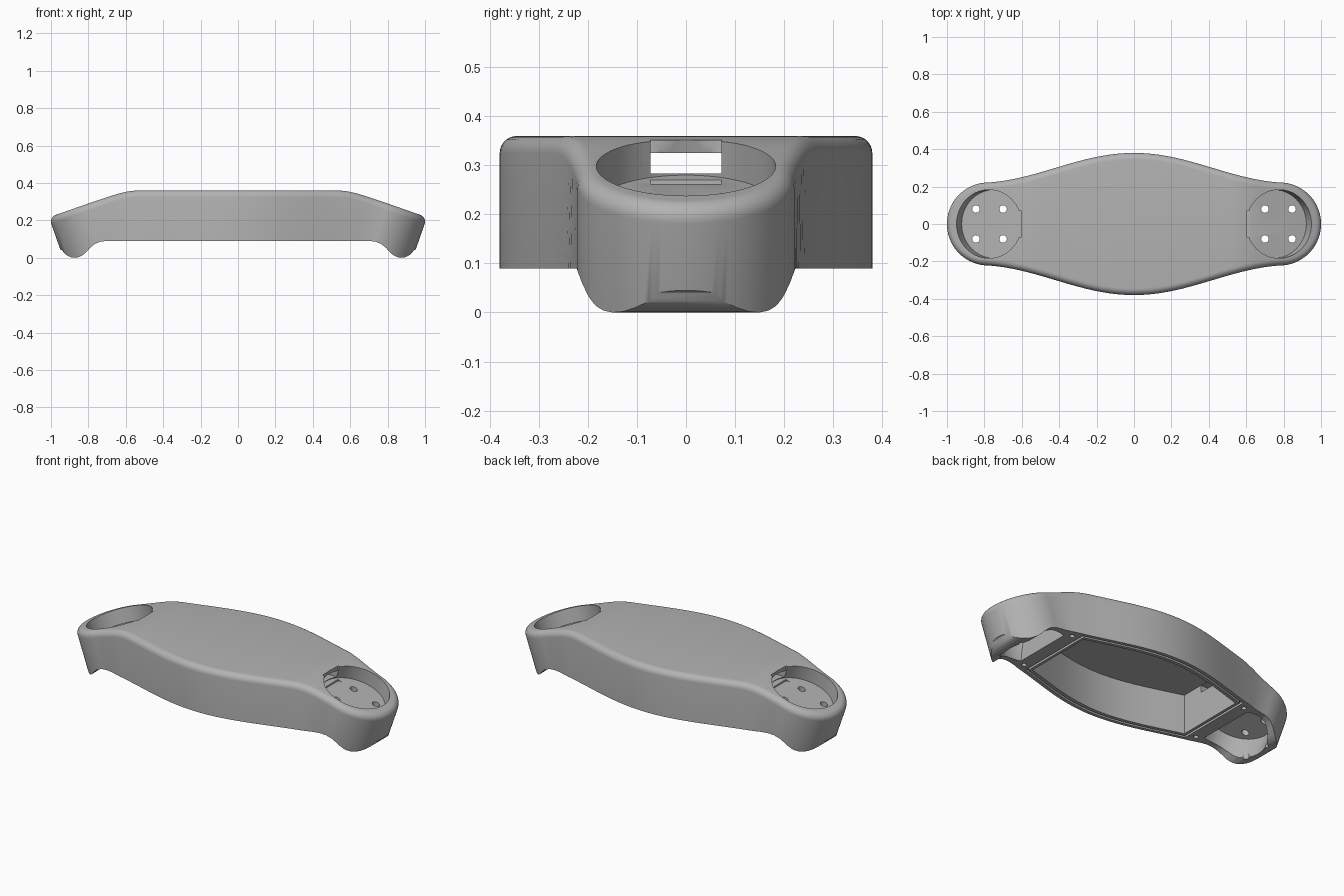
import bpy, bmesh, math
from mathutils import Matrix, Vector

if "Cube" in bpy.data.objects:
    bpy.data.objects.remove(bpy.data.objects["Cube"])

SLOPE = 0.35
TILT = math.atan(SLOPE)
CUP_X = 0.775

grey = bpy.data.materials.new("plain_grey")
grey.use_nodes = True
grey.diffuse_color = (0.45, 0.45, 0.45, 1)
grey.node_tree.nodes["Principled BSDF"].inputs["Base Color"].default_value = grey.diffuse_color


def finish(name, bm):
    bmesh.ops.recalc_face_normals(bm, faces=bm.faces)
    mesh = bpy.data.meshes.new(name)
    bm.to_mesh(mesh)
    bm.free()
    mesh.materials.append(grey)
    obj = bpy.data.objects.new(name, mesh)
    bpy.context.collection.objects.link(obj)
    return obj


def half_width(x):
    return 0.22 + 0.08 * (1 + math.cos(math.pi * x / 0.84))


def top_height(x):
    """Flat deck, softly bent into the sloping ends."""
    a = abs(x) - 0.59
    soft = 0.07
    if a < -soft:
        return 0.36
    drop = (a + soft) ** 2 / (4 * soft) if a < soft else a
    return 0.36 - SLOPE * drop


def lean(x):
    t = min(max((abs(x) - 0.58) / 0.22, 0), 1)
    return math.copysign(SLOPE * t * t * (3 - 2 * t), x)


def quarter_outline():
    pts = [(0.22 * math.cos(a) + 0.78, 0.222 * math.sin(a))
           for a in (math.pi / 2 * i / 20 for i in range(20))]
    return pts + [(0.78 * (1 - i / 36), half_width(0.78 * (1 - i / 36))) for i in range(37)]


def make_body():
    q = quarter_outline()
    upper = q + [(-x, y) for x, y in reversed(q[:-1])]
    n = len(upper) - 1
    loop = upper + [(x, -y) for x, y in reversed(upper[1:-1])]
    count = len(loop)
    bm = bmesh.new()

    def ring(inset, depth=None, z=None):
        verts = []
        for i, (x, y) in enumerate(loop):
            ax, ay = loop[i - 1]
            bx, by = loop[(i + 1) % count]
            nrm = Vector((by - ay, ax - bx)).normalized()
            px, py = x - nrm.x * inset, y - nrm.y * inset
            dz = depth if z is None else top_height(px) - z
            verts.append(bm.verts.new((px - lean(px) * (dz - 0.03), py, top_height(px) - dz)))
        return verts

    # Rounded top edge, then the leaning wall
    r = 0.035
    rings = [ring(r * (1 - math.sin(a)), r * (1 - math.cos(a)))
             for a in (math.pi / 2 * i / 7 for i in range(8))]
    rings.append(ring(0, z=-0.06))
    for a, b in zip(rings, rings[1:]):
        for i in range(count):
            j = (i + 1) % count
            bm.faces.new((a[i], a[j], b[j], b[i]))
    # Deck and underside as strips across the width
    for cap in (rings[0], rings[-1]):
        for i in range(n):
            quad = [cap[i], cap[i + 1], cap[(2 * n - i - 1) % count], cap[(2 * n - i) % count]]
            bm.faces.new(list(dict.fromkeys(quad)))
    return finish("housing", bm)


def prism(name, low, high):
    bm = bmesh.new()
    a = [bm.verts.new(p) for p in low]
    b = [bm.verts.new(p) for p in high]
    bm.faces.new(a)
    bm.faces.new(b)
    for i in range(len(a)):
        j = (i + 1) % len(a)
        bm.faces.new((a[i], a[j], b[j], b[i]))
    return finish(name, bm)


def inner_prism(name, inset, end, z0, z1):
    """Block following the inside of the side walls."""
    xs = [end * (i / 24 - 1) for i in range(49)]
    pts = [(x, half_width(x) - inset) for x in xs]
    pts += [(x, -y) for x, y in reversed(pts)]
    return prism(name, [(x, y, z0) for x, y in pts], [(x, y, z1) for x, y in pts])


def cylinder(name, radius, depth, matrix, sides=64, keep_beyond=None):
    bm = bmesh.new()
    bmesh.ops.create_cone(bm, cap_ends=True, segments=sides, radius1=radius,
                          radius2=radius, depth=depth, matrix=matrix)
    if keep_beyond is not None:
        cut = bmesh.ops.bisect_plane(bm, geom=bm.verts[:] + bm.edges[:] + bm.faces[:],
                                     plane_co=(keep_beyond, 0, 0),
                                     plane_no=(math.copysign(1, keep_beyond), 0, 0),
                                     clear_inner=True)
        edges = [e for e in cut["geom_cut"] if isinstance(e, bmesh.types.BMEdge)]
        bmesh.ops.contextual_create(bm, geom=edges)
    return finish(name, bm)


def box(name, x0, x1, y, z0, z1):
    rect = [(x0, -y), (x1, -y), (x1, y), (x0, y)]
    return prism(name, [(*p, z0) for p in rect], [(*p, z1) for p in rect])


def cut(target, cutter):
    mod = target.modifiers.new("cut", "BOOLEAN")
    mod.operation = "DIFFERENCE"
    mod.solver = "EXACT"
    mod.object = cutter
    bpy.context.view_layer.objects.active = target
    bpy.ops.object.modifier_apply(modifier=mod.name)
    bpy.data.objects.remove(cutter)


body = make_body()

# Underside: flat middle with a rounded foot at each end
foot = [(0.70, 0.09), (0.735, 0.086), (0.765, 0.074), (0.79, 0.054), (0.81, 0.032),
        (0.83, 0.014), (0.85, 0.004), (0.87, 0), (0.89, 0.002), (0.91, 0.01),
        (0.927, 0.022), (0.94, 0.04), (0.96, 0.05), (1.1, 0.05), (1.1, -0.2)]
profile = foot + [(-x, z) for x, z in reversed(foot)]
cut(body, prism("underside_cutter", [(x, -0.6, z) for x, z in profile],
                [(x, 0.6, z) for x, z in profile]))

# Main hollow and the seal groove around it
cut(body, inner_prism("hollow_cutter", 0.055, 0.53, -0.1, 0.327))
groove = inner_prism("groove_cutter", 0.02, 0.56, 0.05, 0.105)
cut(groove, inner_prism("groove_core", 0.034, 0.546, 0, 0.2))
cut(body, groove)

for s in (-1, 1):
    # Tilted cup above, wheel well below
    base = (Matrix.Translation((s * CUP_X, 0, top_height(CUP_X)))
            @ Matrix.Rotation(s * TILT, 4, "Y"))
    cut(body, cylinder("cup_cutter", 0.183, 0.3, base @ Matrix.Translation((0, 0, 0.07))))
    cut(body, cylinder("well_cutter", 0.188, 0.5, base @ Matrix.Translation((0, 0, -0.36)),
                       keep_beyond=s * 0.64))
    # Notch in the cup wall and passage into the hollow
    cut(body, box("notch_cutter", s * 0.603, s * 0.70, 0.072, 0.262, 0.5))
    cut(body, box("passage_cutter", s * 0.5, s * 0.65, 0.072, 0.284, 0.325))
    for t in (-1, 1):
        for x in (0.70, 0.845):
            cut(body, cylinder("bolt_hole_cutter", 0.02, 0.34,
                               Matrix.Translation((s * x, t * 0.08, 0.15)), 24))
        cut(body, cylinder("screw_hole_cutter", 0.014, 0.16,
                           Matrix.Translation((s * 0.6, t * 0.2, 0.08)), 20))

for o in bpy.context.selected_objects:
    o.select_set(False)
body.select_set(True)
bpy.context.view_layer.objects.active = body
bpy.ops.object.shade_smooth_by_angle(angle=math.radians(30))
